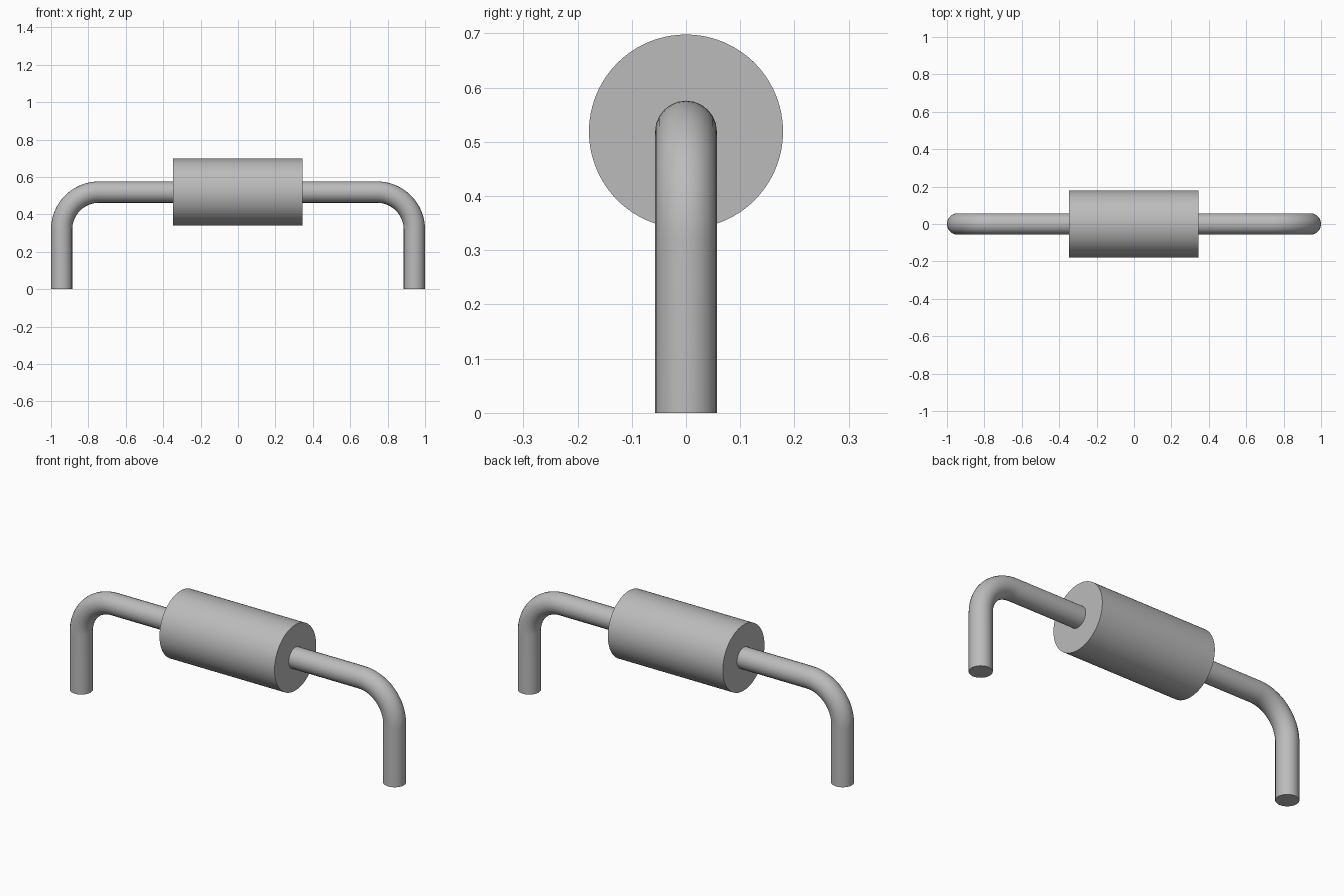
import bpy
from math import sin, cos, pi, radians
from mathutils import Vector

AXIS_Z = 0.519       # height of the body axis
LEAD_R = 0.057       # wire radius
LEG_X = 0.943        # centre of each leg
BEND_R = 0.2         # centreline radius of each bend
BODY_R = 0.179
LEFT, BAND, RIGHT = -0.347, -0.28, 0.345

cube = bpy.data.objects.get("Cube")
if cube:
    bpy.data.objects.remove(cube, do_unlink=True)

grey = bpy.data.materials.new("light grey")
grey.use_nodes = True
grey.diffuse_color = (0.5, 0.5, 0.5, 1)
grey.node_tree.nodes["Principled BSDF"].inputs["Base Color"].default_value = (0.5, 0.5, 0.5, 1)


def finish(obj, name):
    obj.name = name
    obj.data.materials.clear()
    obj.data.materials.append(grey)
    bpy.ops.object.select_all(action='DESELECT')
    obj.select_set(True)
    bpy.context.view_layer.objects.active = obj
    bpy.ops.object.shade_smooth_by_angle(angle=radians(30))


def barrel(name, x0, x1):
    bpy.ops.mesh.primitive_cylinder_add(
        vertices=96, radius=BODY_R, depth=x1 - x0,
        location=((x0 + x1) / 2, 0, AXIS_Z), rotation=(0, pi / 2, 0))
    finish(bpy.context.object, name)


def lead(name, side, inner_x):
    # straight run out of the body, quarter bend, then the leg down to the ground
    centre = Vector((LEG_X - BEND_R, 0, AXIS_Z - BEND_R))
    steps = 20
    arc = [centre + BEND_R * Vector((sin(i * pi / 2 / steps), 0, cos(i * pi / 2 / steps)))
           for i in range(steps + 1)]
    path = [Vector((inner_x, 0, AXIS_Z))] + arc + [Vector((LEG_X, 0, 0))]
    curve = bpy.data.curves.new(name, 'CURVE')
    curve.dimensions = '3D'
    curve.bevel_depth = LEAD_R
    curve.bevel_resolution = 10
    curve.use_fill_caps = True
    spline = curve.splines.new('POLY')
    spline.points.add(len(path) - 1)
    for point, p in zip(spline.points, path):
        point.co = (side * p.x, p.y, p.z, 1)
    obj = bpy.data.objects.new(name, curve)
    bpy.context.collection.objects.link(obj)
    bpy.ops.object.select_all(action='DESELECT')
    obj.select_set(True)
    bpy.context.view_layer.objects.active = obj
    bpy.ops.object.convert(target='MESH')
    finish(bpy.context.object, name)


# body with its flush end band
barrel("body", BAND, RIGHT)
barrel("end_band", LEFT, BAND)

# bent wire leads
lead("left_lead", 1, RIGHT - 0.02)
lead("right_lead", -1, -LEFT - 0.02)
